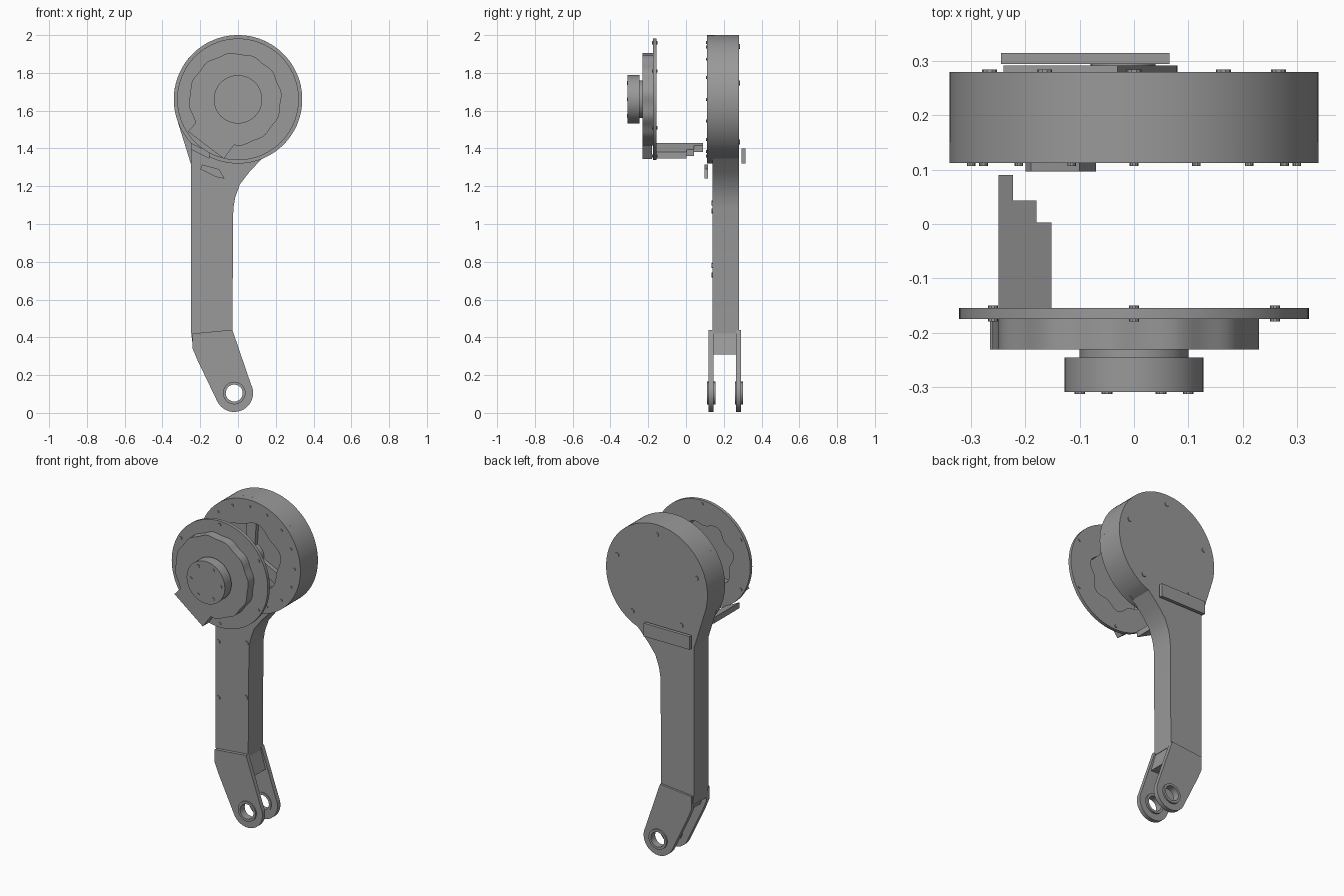
import bpy, bmesh, math

if "Cube" in bpy.data.objects:
    bpy.data.objects.remove(bpy.data.objects["Cube"])

grey = bpy.data.materials.new("mid_grey")
grey.diffuse_color = (0.32, 0.32, 0.32, 1)
grey.use_nodes = True
grey.node_tree.nodes["Principled BSDF"].inputs["Base Color"].default_value = grey.diffuse_color
CZ = 1.66  # height of the wheel axis


def arc(cx, cz, r, a0=0, a1=360, n=64):
    """Points of an arc in the x-z plane; a full circle leaves out the repeat."""
    steps = n if a1 - a0 == 360 else n - 1
    return [(cx + r * math.cos(math.radians(a0 + (a1 - a0) * i / steps)),
             cz + r * math.sin(math.radians(a0 + (a1 - a0) * i / steps))) for i in range(n)]


def wavy(cx, cz, r, amp, lobes, n=96):
    """Closed scalloped outline."""
    return [(cx + (r + amp * math.sin(lobes * t)) * math.cos(t),
             cz + (r + amp * math.sin(lobes * t)) * math.sin(t))
            for t in (2 * math.pi * i / n for i in range(n))]


def plate(name, y0, y1, *loops):
    """Extrude an x-z outline (with optional holes) from y0 to y1."""
    cu = bpy.data.curves.new(name, 'CURVE')
    cu.dimensions = '2D'
    cu.fill_mode = 'BOTH'
    cu.extrude = (y1 - y0) / 2
    for loop in loops:
        sp = cu.splines.new('POLY')
        sp.points.add(len(loop) - 1)
        for p, (x, z) in zip(sp.points, loop):
            p.co = (x, z, 0, 1)
        sp.use_cyclic_u = True
    tmp = bpy.data.objects.new(name + "_curve", cu)
    bpy.context.collection.objects.link(tmp)
    bpy.context.view_layer.update()
    dg = bpy.context.evaluated_depsgraph_get()
    me = bpy.data.meshes.new_from_object(tmp.evaluated_get(dg))
    bpy.data.objects.remove(tmp)
    bm = bmesh.new()
    bm.from_mesh(me)
    for v in bm.verts:
        x, z, h = v.co
        v.co = (x, (y0 + y1) / 2 - h, z)
    bmesh.ops.remove_doubles(bm, verts=bm.verts, dist=1e-5)
    bmesh.ops.recalc_face_normals(bm, faces=bm.faces)
    bm.to_mesh(me)
    bm.free()
    me.materials.clear()
    me.materials.append(grey)
    ob = bpy.data.objects.new(name, me)
    bpy.context.collection.objects.link(ob)
    bpy.ops.object.select_all(action='DESELECT')
    ob.select_set(True)
    bpy.context.view_layer.objects.active = ob
    bpy.ops.object.shade_smooth_by_angle(angle=math.radians(25))
    return ob


def screws(name, y0, y1, r, count, size, start=90, cx=0):
    for i in range(count):
        a = math.radians(start + 360 * i / count)
        plate(f"{name}_{i + 1}", y0, y1,
              arc(cx + r * math.cos(a), CZ + r * math.sin(a), size, n=10))


# Large rear drum: backing with a straight-sided chin, open front rim, spokes, hub
chin = arc(0, CZ, 0.34, -60, 195, 72) + [(-0.25, 1.32), (0.065, 1.32)]
plate("drum_back", 0.15, 0.28, chin)
plate("drum_front_rim", 0.112, 0.15, arc(0, CZ, 0.34, n=96), wavy(0, CZ, 0.2, 0.012, 6))
plate("drum_hub", 0.12, 0.15, arc(0, CZ, 0.07, n=32), arc(0, CZ, 0.035, n=6))
for k in range(3):
    a = math.radians(90 + 120 * k)
    c, s = math.cos(a), math.sin(a)
    plate(f"drum_spoke_{k + 1}", 0.125, 0.15,
          [(r * c - w * s, CZ + r * s + w * c)
           for r, w in ((0.06, 0.025), (0.21, 0.035), (0.21, -0.035), (0.06, -0.025))])
screws("drum_front_screw", 0.107, 0.115, 0.30, 16, 0.008)
screws("drum_back_screw", 0.275, 0.285, 0.28, 5, 0.014)
plate("drum_lower_lip", 0.295, 0.315, [(-0.245, 1.32), (0.065, 1.32), (0.065, 1.40), (-0.245, 1.40)])

# Long shaft of the arm with its flared neck
shaft = [(-0.25, 1.42), (-0.25, 0.44), (-0.24, 0.36), (-0.03, 0.42), (-0.025, 1.08),
         (-0.015, 1.14), (0.01, 1.21), (0.06, 1.275), (0.14, 1.36), (0.14, 1.42)]
plate("arm_shaft", 0.14, 0.28, shaft)
plate("shaft_small_block", 0.097, 0.117,
      [(-0.2, 1.29), (-0.19, 1.315), (-0.1, 1.29), (-0.07, 1.24), (-0.12, 1.25)])
for i, (x, z) in enumerate([(-0.23, 1.07), (-0.23, 0.73), (-0.04, 1.11), (-0.045, 0.78)]):
    plate(f"shaft_screw_{i + 1}", 0.134, 0.142, arc(x, z, 0.014, n=10))

# Bent two-pronged fork at the foot, with bushings round the pin hole
prong = [(-0.03, 0.44), (-0.24, 0.42), (-0.24, 0.34), (-0.215, 0.28)] + \
    arc(-0.02, 0.105, 0.1, 207, 387, 28)
hole = arc(-0.02, 0.105, 0.045, n=24)
for side, y0, y1, b0, b1 in (("front", 0.12, 0.146, 0.112, 0.157),
                             ("back", 0.264, 0.292, 0.26, 0.302)):
    plate(f"fork_prong_{side}", y0, y1, prong, hole)
    plate(f"fork_bushing_{side}", b0, b1, arc(-0.02, 0.105, 0.06, n=24), hole)
plate("fork_web", 0.146, 0.264, [(-0.235, 0.43), (-0.2, 0.31), (-0.0, 0.31), (-0.035, 0.43)])

# Front wheel: thin disc, hollow middle drum, neck and knob
ring_hole = wavy(-0.015, CZ, 0.185, 0.015, 7)
plate("wheel_disc", -0.175, -0.155, arc(0, CZ, 0.322, n=96), ring_hole)
plate("wheel_drum_rim", -0.212, -0.175, wavy(-0.015, CZ, 0.243, 0.004, 12), ring_hole)
plate("wheel_drum_face", -0.231, -0.212, wavy(-0.015, CZ, 0.243, 0.004, 12))
plate("knob_neck", -0.246, -0.23, arc(0, CZ, 0.1, n=40))
plate("knob", -0.309, -0.246, arc(0, CZ, 0.128, n=48))
screws("knob_screw", -0.313, -0.305, 0.1, 6, 0.01, 60)
screws("disc_screw", -0.18, -0.15, 0.30, 6, 0.009, 30)

# Slanted tab on the wheel drum and the stepped bracket reaching back from the disc
plate("wheel_tab", -0.231, -0.18, [(-0.265, 1.49), (-0.2, 1.56), (-0.02, 1.42), (-0.075, 1.345)])
for i, (x0, x1, y1) in enumerate([(-0.25, -0.223, 0.09), (-0.223, -0.18, 0.043), (-0.18, -0.152, 0.003)]):
    z0, z1 = (1.43 - 0.5 * (x + 0.25) for x in (x0, x1))
    plate(f"bracket_step_{i + 1}", -0.156, y1,
          [(x0, z0), (x0, z0 - 0.035), (x1, z1 - 0.035), (x1, z1)])
